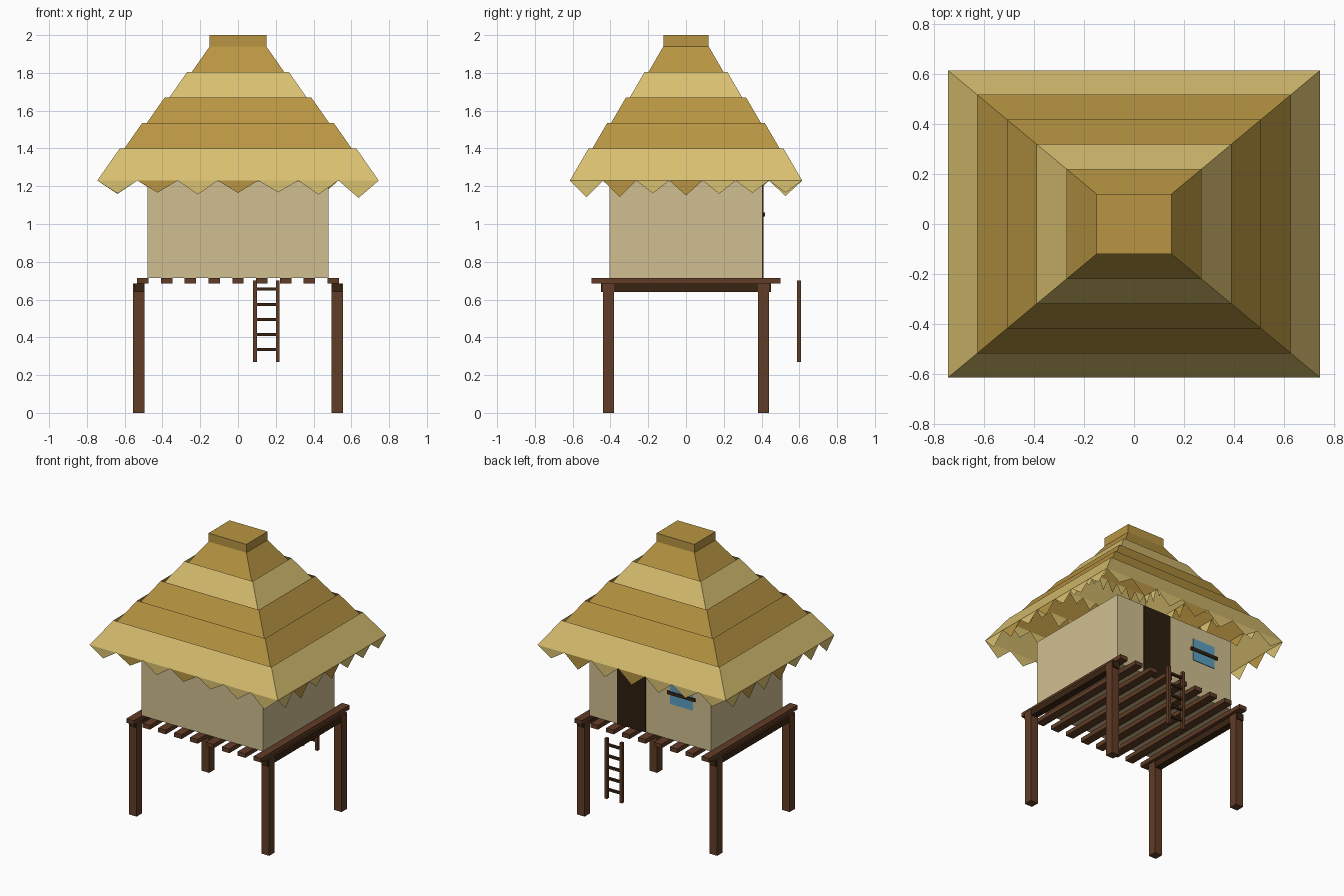
import bpy
import random

if "Cube" in bpy.data.objects:
    bpy.data.objects.remove(bpy.data.objects["Cube"])

random.seed(4)


def material(name, hex_colour):
    def linear(v):
        return v / 12.92 if v <= 0.04045 else ((v + 0.055) / 1.055) ** 2.4
    rgb = [linear(int(hex_colour[i:i + 2], 16) / 255) for i in (0, 2, 4)]
    m = bpy.data.materials.new(name)
    m.diffuse_color = (*rgb, 1)
    m.use_nodes = True
    m.node_tree.nodes["Principled BSDF"].inputs["Base Color"].default_value = m.diffuse_color
    return m


STRAW = material("light straw", "D9C070")
THATCH = material("golden thatch", "B89542")
CLAY = material("clay wall", "D0BF90")
WOOD = material("brown wood", "613C26")
DARK = material("dark wood", "3A2513")
DOOR = material("door brown", "2E1D0E")
GLASS = material("window blue", "5B9FC0")


def mesh(name, verts, faces, mats, indices=None):
    me = bpy.data.meshes.new(name)
    me.from_pydata(verts, [], faces)
    for m in mats:
        me.materials.append(m)
    if indices:
        me.polygons.foreach_set("material_index", indices)
    ob = bpy.data.objects.new(name, me)
    bpy.context.collection.objects.link(ob)
    return ob


def box(name, x, y, z, mat):
    """Box from (low, high) ranges along each axis."""
    verts = [(a, b, c) for c in z for b in y for a in x]
    faces = [(0, 2, 3, 1), (4, 5, 7, 6), (0, 1, 5, 4),
             (1, 3, 7, 5), (3, 2, 6, 7), (2, 0, 4, 6)]
    return mesh(name, verts, faces, [mat])


def around(c, half):
    return (c - half, c + half)


def ring(hx, hy, z):
    return [(-hx, -hy, z), (hx, -hy, z), (hx, hy, z), (-hx, hy, z)]


# Stilts and side beams
for sx in (-1, 1):
    for sy in (-1, 1):
        box("stilt", around(sx * 0.525, 0.03), around(sy * 0.41, 0.03), (0, 0.685), WOOD)
    box("side_beam", around(sx * 0.525, 0.025), (-0.45, 0.45), (0.64, 0.686), DARK)

# Floor planks
for i in range(9):
    box("floor_plank", around(-0.504 + 0.126 * i, 0.03), (-0.5, 0.5), (0.685, 0.715), WOOD)

# Hut body, with door and window on the back
box("hut_walls", (-0.48, 0.48), (-0.405, 0.405), (0.715, 1.225), CLAY)
box("door", (0.035, 0.26), (0.402, 0.41), (0.715, 1.222), DOOR)
box("window", around(-0.25, 0.09), (0.402, 0.409), around(1.05, 0.08), GLASS)
box("window_bar", around(-0.25, 0.11), (0.404, 0.417), around(1.05, 0.011), DARK)

# Ladder hanging in front of the door
for x in (0.09, 0.21):
    box("ladder_rail", around(x, 0.01), around(0.598, 0.0115), (0.27, 0.70), WOOD)
for i in range(5):
    box("ladder_rung", (0.09, 0.21), around(0.598, 0.008), around(0.335 + 0.08 * i, 0.008), DARK)

# Overlapping open thatch tiers, each with a ragged fringe
TEETH = 7
for t, mat in enumerate((STRAW, THATCH, THATCH, STRAW, THATCH)):
    hx, hy = 0.745 - 0.119 * t, 0.615 - 0.099 * t
    z = 1.23 + 0.135 * t
    low = ring(hx, hy, z)
    sides = [(k, (k + 1) % 4, 4 + (k + 1) % 4, 4 + k) for k in range(4)]
    mesh("thatch_tier", low + ring(hx - 0.119, hy - 0.099, z + 0.17), sides, [mat])

    verts, faces, colours = [], [], []
    for k in range(4):
        a, b = low[k], low[(k + 1) % 4]
        for i in range(TEETH):
            for f, drop in ((i, 0), (i + 0.5, random.uniform(0.06, 0.095)), (i + 1, 0)):
                f /= TEETH
                verts.append((a[0] + (b[0] - a[0]) * f, a[1] + (b[1] - a[1]) * f, z - drop))
            n = len(verts)
            faces.append((n - 3, n - 2, n - 1))
            colours.append(1 if i in (1, 3) else 0)
    mesh("thatch_fringe", verts, faces, [STRAW, THATCH], colours)

# Ridge cap
box("roof_cap", (-0.15, 0.15), (-0.12, 0.12), (1.935, 2.0), THATCH)
